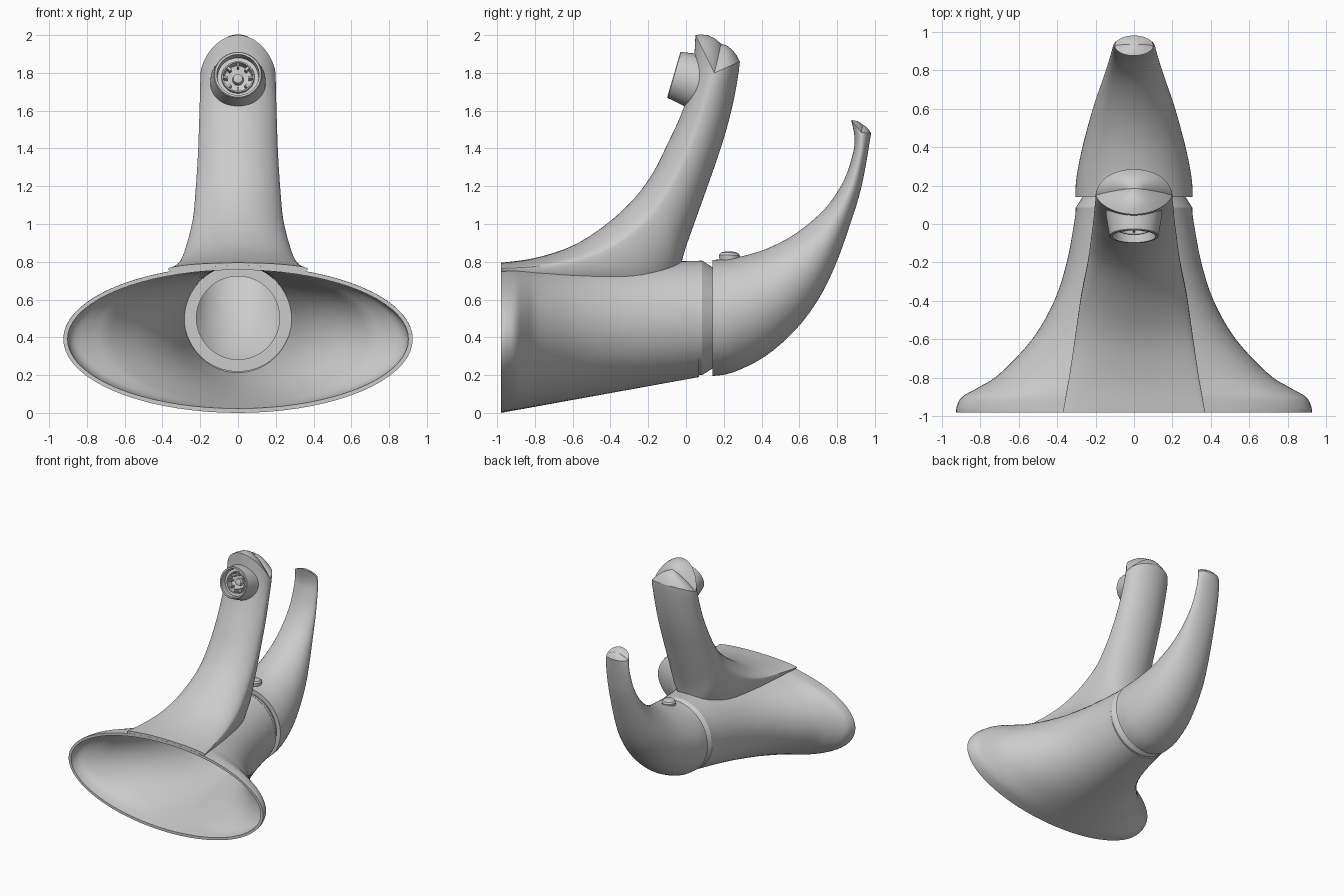
import bpy, bmesh, math
from mathutils import Vector, Matrix

if "Cube" in bpy.data.objects:
    bpy.data.objects.remove(bpy.data.objects["Cube"])

N = 72


def catmull(rows, steps):
    """Smooth rows of numbers with a Catmull-Rom spline."""
    out = []
    for i in range(len(rows) - 1):
        a, b, c, d = (rows[max(0, min(len(rows) - 1, i + k))] for k in (-1, 0, 1, 2))
        for s in range(steps):
            t = s / steps
            out.append([q + 0.5 * t * (r - p + t * (2*p - 5*q + 4*r - s2 + t * (3*(q - r) + s2 - p)))
                        for p, q, r, s2 in zip(a, b, c, d)])
    out.append(list(rows[-1]))
    return out


def finish(bm, name):
    bmesh.ops.recalc_face_normals(bm, faces=bm.faces)
    me = bpy.data.meshes.new(name)
    bm.to_mesh(me)
    bm.free()
    ob = bpy.data.objects.new(name, me)
    bpy.context.collection.objects.link(ob)
    return ob


def bridge(bm, a, b):
    for j in range(len(a)):
        k = (j + 1) % len(a)
        bm.faces.new((a[j], a[k], b[k], b[j]))


def loft(name, rows, steps=4, power=1.0, cap_start=True, dome=None, rim=None):
    """Rows: front y,z / side y,z / back y,z / half width."""
    bm = bmesh.new()
    rings = []
    for fy, fz, sy, sz, by, bz, w in catmull(rows, steps):
        ring = []
        for j in range(N):
            a = 2 * math.pi * j / N
            c = math.cos(a)
            k = abs(c) ** power if c > 0 else abs(c)
            ey, ez = (fy, fz) if c > 0 else (by, bz)
            ring.append(bm.verts.new((w * math.sin(a), sy + (ey - sy) * k, sz + (ez - sz) * k)))
        rings.append(ring)
    for a, b in zip(rings, rings[1:]):
        bridge(bm, a, b)
    if rim:      # inward lip on an open start
        cen = sum((v.co for v in rings[0]), Vector()) / N
        lip = [bm.verts.new(cen + (v.co - cen) * rim) for v in rings[0]]
        bridge(bm, lip, rings[0])
    elif cap_start:
        bm.faces.new(rings[0])
    if dome:     # gently domed end
        apex = Vector(dome)
        cen = sum((v.co for v in rings[-1]), Vector()) / N
        last = rings[-1]
        for t in (0.8, 0.55, 0.28):
            ring = [bm.verts.new(cen + (v.co - cen) * t + (apex - cen) * (1 - t * t)) for v in rings[-1]]
            bridge(bm, last, ring)
            last = ring
        top = bm.verts.new(apex)
        for j in range(N):
            bm.faces.new((last[j], last[(j + 1) % N], top))
    else:
        bm.faces.new(rings[-1])
    return finish(bm, name)


def lathe(name, profile, origin, axis, closed=False):
    """Revolve (radius, height) points about an axis."""
    m = Matrix.Translation(origin) @ Vector(axis).to_track_quat('Z', 'Y').to_matrix().to_4x4()
    bm = bmesh.new()
    rings = [[bm.verts.new(m @ Vector((r * math.cos(2*math.pi*j/N), r * math.sin(2*math.pi*j/N), h)))
              for j in range(N)] for r, h in profile]
    for a, b in zip(rings, rings[1:] + (rings[:1] if closed else [])):
        bridge(bm, a, b)
    if not closed:
        bm.faces.new(rings[0])
        bm.faces.new(rings[-1])
    return finish(bm, name)


def boolean(ob, other, op):
    mod = ob.modifiers.new(op, 'BOOLEAN')
    mod.operation, mod.object, mod.solver = op, other, 'EXACT'
    bpy.context.view_layer.update()
    dg = bpy.context.evaluated_depsgraph_get()
    me = bpy.data.meshes.new_from_object(ob.evaluated_get(dg))
    ob.modifiers.clear()
    ob.data = me
    bpy.data.objects.remove(other)


def body_rows(pairs, wall):
    rows = []
    for y, w in pairs:
        t = (y + 0.98) / 1.05
        top, bot = 0.78 + 0.025 * t - wall, 0.19 * t + wall
        rows.append((y, top, y, (top + bot) / 2, y, bot, w - wall))
    return rows


# flared hollow body with spout
widths = [(-.98, .925), (-.95, .922), (-.90, .895), (-.85, .81), (-.78, .70), (-.6, .53),
          (-.4, .415), (-.2, .35), (0, .312), (.07, .303)]
body = loft("body_and_spout", body_rows(widths, 0))
spout = loft("spout", [
    (-.979, .795, -.979, .765, -.979, .70, .37),
    (-.8, .82, -.8, .775, -.75, .6, .338),
    (-.6, .885, -.58, .805, -.45, .6, .305),
    (-.42, 1.0, -.38, .88, -.2, .6, .275),
    (-.27, 1.14, -.2, 1.02, -.06, .7, .24),
    (-.17, 1.28, -.09, 1.17, .0, .88, .225),
    (-.10, 1.42, 0, 1.35, .10, 1.16, .213),
    (-.03, 1.57, .06, 1.5, .19, 1.42, .207),
    (.02, 1.72, .11, 1.66, .245, 1.62, .202),
    (.042, 1.87, .14, 1.75, .275, 1.78, .2),
    (.05, 2.0, .15, 1.8, .285, 1.86, .198)], power=1.3, dome=(0, .185, 1.955))
boolean(body, spout, 'UNION')
inner = [(-1.0, .925)] + widths[1:-1] + [(.09, .303)]
boolean(body, loft("cavity", body_rows(inner, .023)), 'DIFFERENCE')

# collar between body and handle
collar = lathe("collar", [(.22, .04), (.285, .04), (.285, .07), (.303, .07), (.303, .085), (.268, .14), (.22, .14)],
               (0, 0, .503), (0, 1, 0), closed=True)

# curved lever handle
pairs = [(.14, .81, .14, .195, .305), (.22, .815, .25, .215, .30), (.32, .835, .42, .30, .275),
         (.43, .87, .58, .44, .24), (.55, .93, .70, .60, .205), (.66, 1.01, .79, .78, .17),
         (.76, 1.11, .87, 1.0, .14), (.84, 1.24, .925, 1.18, .12), (.885, 1.38, .957, 1.34, .11),
         (.892, 1.46, .97, 1.42, .105), (.875, 1.55, .98, 1.48, .10)]
handle = loft("handle", [(a, b, (a + c) / 2, (b + d) / 2 - (.03 if a == .875 else 0), c, d, w)
                         for a, b, c, d, w in pairs],
              rim=.73, dome=(0, .935, 1.527))

# marker button on the handle
button = lathe("button", [(.045, -.03), (.055, 0), (.055, .015), (.045, .028), (.02, .034)],
               (0, .23, .82), (0, .04, 1))

# outlet nozzle and aerator
origin, axis = Vector((0, -.065, 1.79)), Vector((0, -.96, .28)).normalized()
nozzle = lathe("nozzle", [(.148, -.16), (.145, -.11), (.127, -.004), (.123, 0), (.112, 0), (.108, -.05),
                          (.088, -.05), (.085, -.035), (.078, -.035), (.074, -.09), (.03, -.10),
                          (.025, -.07), (.01, -.065)], origin, axis)
bm = bmesh.new()
rot = Matrix.Translation(origin) @ axis.to_track_quat('Z', 'Y').to_matrix().to_4x4()
for i in range(8):
    m = rot @ Matrix.Rotation(i * math.pi / 4, 4, 'Z') @ Matrix.Translation((.068, 0, -.07))
    bmesh.ops.create_cube(bm, size=1, matrix=m @ Matrix.Diagonal((.025, .012, .05, 1)))
ribs = finish(bm, "aerator_ribs")

# smooth shading with crisp edges
for ob in (body, collar, handle, button, nozzle):
    bpy.ops.object.select_all(action='DESELECT')
    ob.select_set(True)
    bpy.context.view_layer.objects.active = ob
    bpy.ops.object.shade_smooth_by_angle(angle=math.radians(32))
